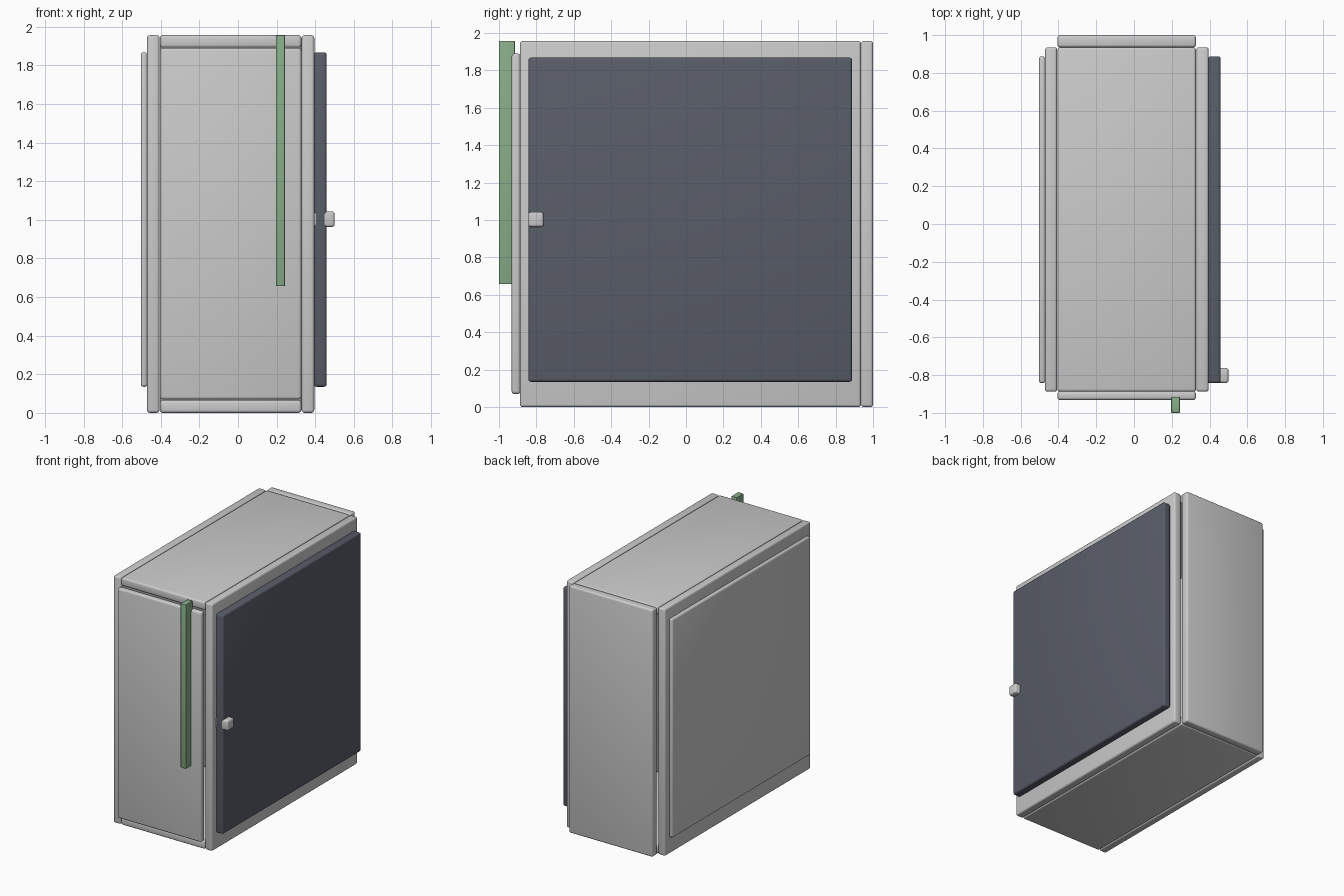
import bpy, math

if "Cube" in bpy.data.objects:
    bpy.data.objects.remove(bpy.data.objects["Cube"])


def material(name, rgb):
    m = bpy.data.materials.new(name)
    m.diffuse_color = (*rgb, 1)
    m.use_nodes = True
    m.node_tree.nodes["Principled BSDF"].inputs["Base Color"].default_value = m.diffuse_color
    return m


def slab(name, x, y, z, bevel=0.014, mat=None):
    """Rounded box spanning the given (min, max) ranges."""
    bpy.ops.mesh.primitive_cube_add(
        size=1, location=[(a + b) / 2 for a, b in (x, y, z)])
    ob = bpy.context.object
    ob.name = name
    ob.scale = [b - a for a, b in (x, y, z)]
    bpy.ops.object.transform_apply(location=False, rotation=False, scale=True)
    mod = ob.modifiers.new("rounded_edges", 'BEVEL')
    mod.width = bevel
    mod.segments = 3
    bpy.ops.object.modifier_apply(modifier=mod.name)
    bpy.ops.object.shade_smooth_by_angle(angle=math.radians(35))
    if mat:
        ob.data.materials.append(mat)
    return ob


dark = material("dark_blue_grey", (0.10, 0.11, 0.14))
green = material("soft_green", (0.25, 0.42, 0.25))

H = 1.957
BODY_X = (-0.405, 0.328)
BODY_Y = (-0.888, 0.935)

# Hollow cabinet shell: top, bottom, back and inset front
slab("top_panel", BODY_X, BODY_Y, (1.892, H))
slab("bottom_panel", BODY_X, BODY_Y, (0, 0.066))
slab("back_panel", BODY_X, (0.935, 1.0), (0, H))
slab("front_panel", BODY_X, (-0.932, -0.886), (0.07, 1.89))

# Side walls
slab("left_wall", (-0.471, -0.407), BODY_Y, (0, H))
slab("right_wall", (0.33, 0.395), BODY_Y, (0, H))

# Raised side panels
PANEL_Y, PANEL_Z = (-0.843, 0.888), (0.135, 1.868)
slab("left_side_panel", (-0.503, -0.469), PANEL_Y, PANEL_Z)
slab("door", (0.393, 0.459), PANEL_Y, PANEL_Z, mat=dark)

# Door knob passing through the door, and the vertical front bar
slab("door_knob", (0.36, 0.50), (-0.842, -0.762), (0.963, 1.043), 0.013)
slab("front_bar", (0.197, 0.243), (-1.0, -0.915), (0.657, H), 0.003, green)
